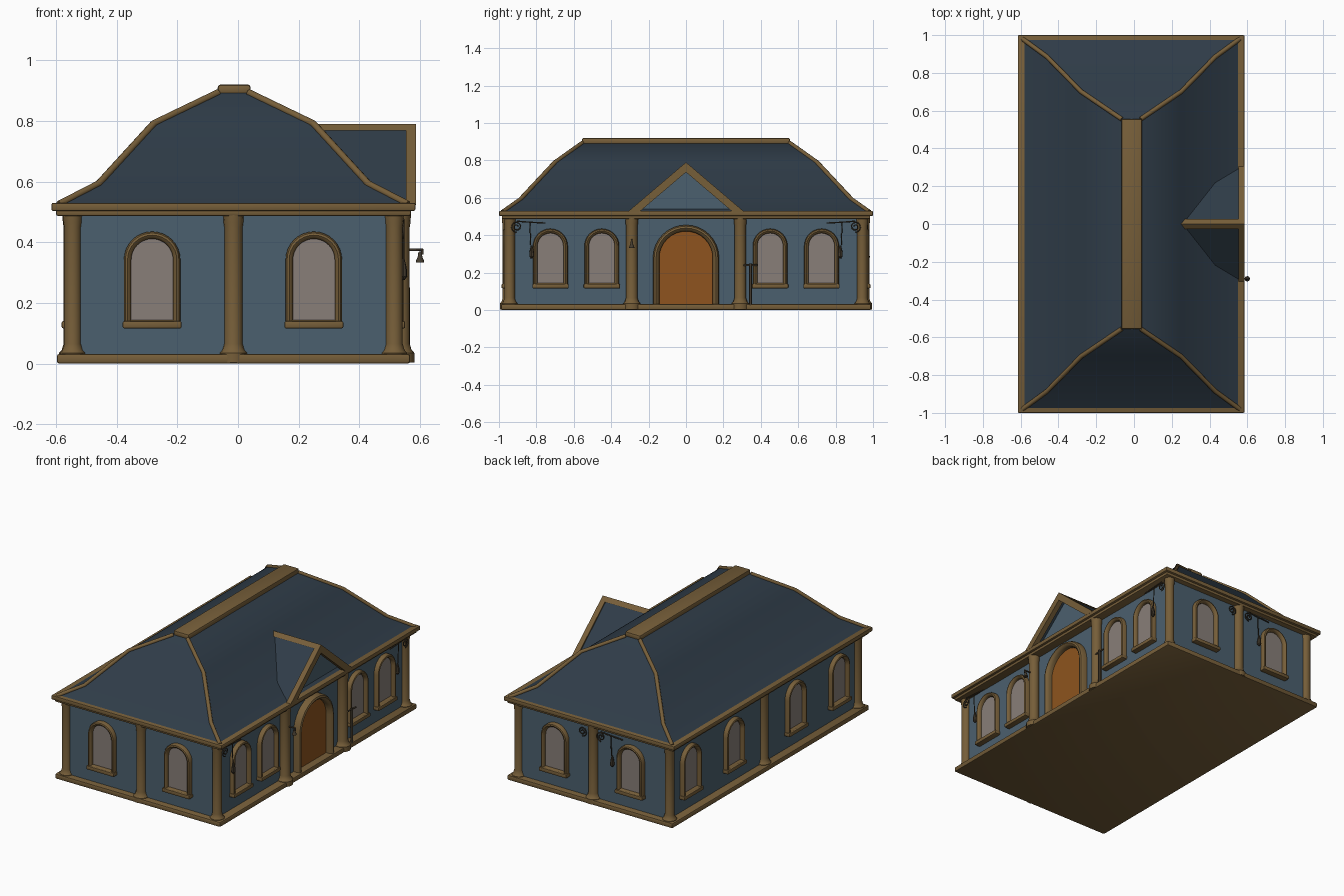
import bpy, bmesh, math
from mathutils import Vector, Matrix

if "Cube" in bpy.data.objects:
    bpy.data.objects.remove(bpy.data.objects["Cube"])

def mat(name, r, g, b):
    lin = lambda c: ((c / 255 + 0.055) / 1.055) ** 2.4 if c > 10 else c / 255 / 12.92
    m = bpy.data.materials.new(name)
    m.diffuse_color = (lin(r), lin(g), lin(b), 1)
    m.use_nodes = True
    m.node_tree.nodes["Principled BSDF"].inputs["Base Color"].default_value = m.diffuse_color
    return m

WALL = mat("wall_blue", 75, 96, 110)
ROOF = mat("roof_slate", 47, 60, 72)
TRIM = mat("timber_tan", 118, 94, 57)
PANE = mat("pane_beige", 136, 126, 120)
DOOR = mat("door_orange", 142, 84, 30)
IRON = mat("dark_iron", 68, 59, 46)
CX = -0.015   # building centre line in x

def finish(name, bm, *mats, smooth=35):
    bmesh.ops.recalc_face_normals(bm, faces=bm.faces)
    me = bpy.data.meshes.new(name)
    bm.to_mesh(me)
    bm.free()
    for m in mats:
        me.materials.append(m)
    ob = bpy.data.objects.new(name, me)
    bpy.context.collection.objects.link(ob)
    if smooth:
        bpy.ops.object.select_all(action='DESELECT')
        ob.select_set(True)
        bpy.context.view_layer.objects.active = ob
        bpy.ops.object.shade_smooth_by_angle(angle=math.radians(smooth))
    return ob

def box(name, lo, hi, m, bevel=0):
    bm = bmesh.new()
    lo, hi = Vector(lo), Vector(hi)
    bmesh.ops.create_cube(bm, size=1, matrix=Matrix.Translation((lo + hi) / 2)
                          @ Matrix.Diagonal((*(hi - lo), 1)))
    if bevel:
        bmesh.ops.bevel(bm, geom=bm.edges[:], offset=bevel, segments=2, affect='EDGES', profile=0.5)
    return finish(name, bm, m)

def loft(bm, rings, cap_first=True, cap_last=True):
    vs = [[bm.verts.new(p) for p in r] for r in rings]
    n = len(vs[0])
    for a, b in zip(vs, vs[1:]):
        for i in range(n):
            bm.faces.new((a[i], a[(i + 1) % n], b[(i + 1) % n], b[i]))
    if cap_first:
        bm.faces.new(vs[0][::-1])
    return bm.faces.new(vs[-1]) if cap_last else None

def lathe(name, x, y, profile, m, sides=16):
    bm = bmesh.new()
    loft(bm, [[(x + r * math.cos(2 * math.pi * i / sides), y + r * math.sin(2 * math.pi * i / sides), z)
               for i in range(sides)] for r, z in profile])
    return finish(name, bm, m)

def tube(name, pts, r, m, res=2):
    cu = bpy.data.curves.new(name, 'CURVE')
    cu.dimensions, cu.bevel_depth, cu.bevel_resolution, cu.use_fill_caps = '3D', r, res, True
    sp = cu.splines.new('POLY')
    sp.points.add(len(pts) - 1)
    for p, c in zip(sp.points, pts):
        p.co = (*c, 1)
    cu.materials.append(m)
    ob = bpy.data.objects.new(name, cu)
    bpy.context.collection.objects.link(ob)
    bpy.ops.object.select_all(action='DESELECT')
    ob.select_set(True)
    bpy.context.view_layer.objects.active = ob
    bpy.ops.object.convert(target='MESH')

def arched(name, org, t, n, half, z0, z1, width, depth, fill, sill=True):
    """Arched rounded frame with a flat panel; t = along wall, n = outward."""
    org, t, n = Vector(org), Vector(t), Vector(n)
    def ring(inset, d):
        h, b = half - inset, z0 + (inset if sill else 0)
        zc = z1 - half
        prof = [(-h, b), (h, b)] + [(h * math.cos(math.pi * i / 16), zc + h * math.sin(math.pi * i / 16))
                                    for i in range(17)]
        return [org + t * u + n * d + Vector((0, 0, z)) for u, z in prof]
    bm = bmesh.new()
    w = width
    f = loft(bm, [ring(0, -.01), ring(0, depth * .6), ring(w * .2, depth * .9), ring(w * .5, depth),
                  ring(w * .8, depth * .85), ring(w, depth * .55), ring(w, .005)])
    f.material_index = 1
    finish(name, bm, TRIM, fill)
    if sill:   # projecting sill
        a, b = org - t * (half + .004) - n * .01, org + t * (half + .004) + n * (depth + .006)
        box(name + "_sill", (min(a.x, b.x), min(a.y, b.y), z0 - .004),
            (max(a.x, b.x), max(a.y, b.y), z0 + .02), TRIM, .005)

# walls, base and eaves
XL, XR, YW = -0.545, 0.515, 0.95
box("walls", (XL, -YW, .01), (XR, YW, .51), WALL)
box("base", (-.597, -.99, 0), (.567, .99, .032), TRIM, .008)
box("eave_lower", (-.6, -.985, .487), (.57, .985, .51), TRIM, .006)
box("eave_upper", (-.615, -1, .503), (.585, 1, .53), TRIM, .006)

# columns
def column(name, x, y, r):
    lathe(name, x, y, [(r * 1.5, .004), (r * 1.5, .035), (r * 1.2, .045), (r, .065), (r, .45),
                       (r * 1.08, .465), (r * 1.15, .5)], TRIM)
for sx, x in ((-1, XL), (1, XR)):
    for s in (-1, 1):
        column("corner_column", x, s * .943, .028)
for s in (-1, 1):
    column("end_column", CX, s * YW, .03)
    column("porch_column", .535, s * .29, .031)
column("left_side_column", XL, 0, .03)

# windows
W = dict(half=.093, z0=.12, z1=.435, width=.024, depth=.03, fill=PANE)
for s in (-1, 1):
    for x in (-.283, .25):
        arched("end_window", (x, s * YW, 0), (1, 0, 0), (0, s, 0), **W)
    for y in (.45, .725):
        arched("right_window", (XR, s * y, 0), (0, 1, 0), (1, 0, 0), **W)
    for y in (.31, .745):
        arched("left_window", (XL, s * y, 0), (0, 1, 0), (-1, 0, 0), **W)

# front door
arched("door", (XR, 0, 0), (0, 1, 0), (1, 0, 0), .177, .02, .455, .034, .045, DOOR, sill=False)

# main roof: stacked rectangular rings, curved mansard profile
RINGS = [(.575, .98, .525), (.445, .885, .592), (.264, .7, .79), (.05, .555, .893)]
bm = bmesh.new()
loft(bm, [[(CX + a * hx, b * hy, z) for a, b in ((-1, -1), (1, -1), (1, 1), (-1, 1))] for hx, hy, z in RINGS])
finish("main_roof", bm, ROOF)
for a in (-1, 1):
    for b in (-1, 1):
        tube("hip_trim", [(CX + a * hx, b * hy, z) for hx, hy, z in RINGS], .012, TRIM)
box("ridge_cap", (-.067, -.557, .885), (.042, .557, .92), TRIM, .01)

# entrance gable: V-shaped shells extruded along x
def vee(name, x0, x1, half, zb, za, thick, m):
    slope = (za - zb) / half
    yi = (za - thick - zb) / slope
    prof = [(-half, zb), (0, za), (half, zb), (yi, zb), (0, za - thick), (-yi, zb)]
    bm = bmesh.new()
    a = [bm.verts.new((x0, y, z)) for y, z in prof]
    b = [bm.verts.new((x1, y, z)) for y, z in prof]
    for i in range(6):
        j = (i + 1) % 6
        bm.faces.new((a[i], a[j], b[j], b[i]))
    for v in (a, b):   # each arm of the vee is one quad
        bm.faces.new((v[0], v[1], v[4], v[5]))
        bm.faces.new((v[1], v[2], v[3], v[4]))
    finish(name, bm, m, smooth=0)
vee("gable_roof", .2, .57, .3, .522, .78, .025, ROOF)
vee("gable_rake_trim", .553, .586, .315, .522, .79, .053, TRIM)
vee("gable_ridge_trim", .25, .56, .026, .768, .79, .016, TRIM)
bm = bmesh.new()
loft(bm, [[(x, -.28, .515), (x, .28, .515), (x, 0, .76)] for x in (.3, .53)])
finish("gable_wall", bm, WALL, smooth=0)

# iron scroll brackets with hanging chain and lantern
def scroll(name, org, t, hang):
    org, t, up = Vector(org), Vector(t), Vector((0, 0, 1))
    pts = []
    for i in range(33):
        a, r = i / 32 * 3.5 * math.pi, .006 + .024 * i / 32
        pts.append(org + t * (r * math.cos(a)) + up * (r * math.sin(a)))
    tube(name, pts, .0035, IRON, 1)
    if hang:
        tube(name + "_arm", [org + up * .03, org + t * .08 + up * .024, org + t * .155 + up * .02], .004, IRON, 1)
        e = org + t * .07
        tube(name + "_chain", [e + up * .02, e + t * .005 - up * .1], .003, IRON, 1)
        z = e.z - .17
        lathe(name + "_lantern", e.x + t.x * .01, e.y + t.y * .01,
              [(.004, z), (.013, z + .012), (.011, z + .04), (.004, z + .07)], IRON, 8)
for s in (-1, 1):
    scroll("corner_scroll", (XR + .03, s * .905, .445), (0, -s, 0), True)
    scroll("back_scroll", (CX + s * .065, YW + .02, .44), (s, 0, 0), s < 0)

# bell on the left porch column, bracket with post by the right one
tube("bell_bracket", [(.555, -.29, .375), (.607, -.29, .375), (.607, -.29, .36)], .005, IRON)
lathe("bell", .6, -.29, [(.014, .333), (.013, .34), (.008, .35), (.006, .365), (.003, .37)], IRON, 12)
tube("post_bracket", [(.555, .3, .24), (.56, .385, .24)], .005, IRON)
tube("door_post", [(.56, .345, .005), (.56, .345, .25)], .007, IRON)
